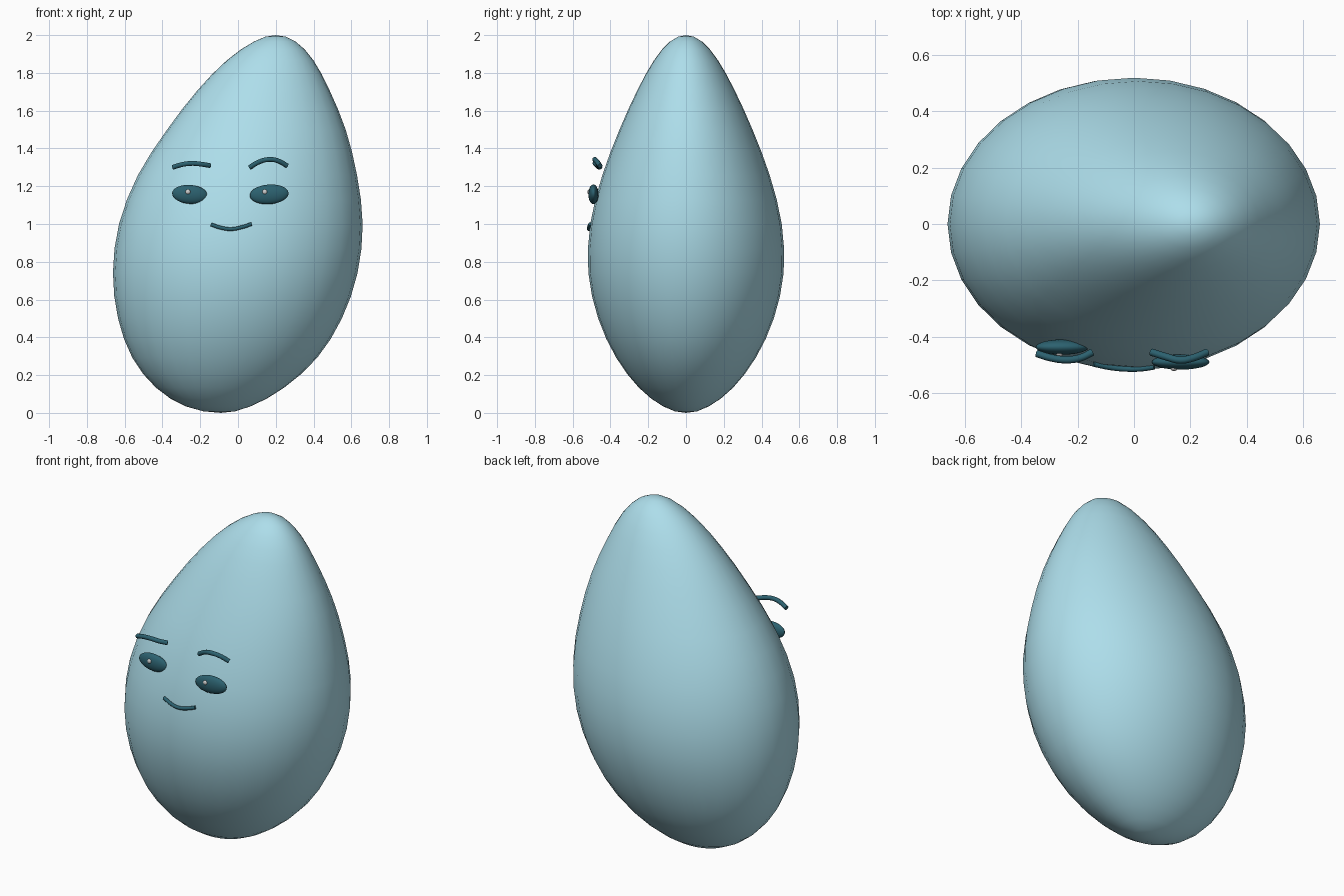
import bpy, bmesh, math

if "Cube" in bpy.data.objects:
    bpy.data.objects.remove(bpy.data.objects["Cube"])


def material(name, rgb):
    m = bpy.data.materials.new(name)
    m.diffuse_color = (*rgb, 1)
    m.use_nodes = True
    m.node_tree.nodes["Principled BSDF"].inputs["Base Color"].default_value = m.diffuse_color
    return m


BLUE = material("pale_blue", (0.42, 0.73, 0.83))
TEAL = material("dark_teal", (0.025, 0.12, 0.16))
WHITE = material("white", (0.9, 0.9, 0.9))

# Leaning egg profile, sampled every 15 degrees from bottom to top
LEFT = [-.09, -.275, -.435, -.56, -.635, -.662, -.63, -.53, -.375, -.215, -.06, .085, .2]
RIGHT = [-.09, .065, .245, .42, .55, .633, .66, .63, .57, .485, .40, .305, .2]
DEPTH = [0, .12, .25, .37, .465, .517, .507, .443, .352, .258, .17, .085, 0]


def sample(table, u, mirror_sign=None):
    """Smooth (Catmull-Rom) interpolation of a table."""
    n = len(table) - 1
    i = min(int(u), n - 1)
    f = u - i
    p1, p2 = table[i], table[i + 1]
    p0 = table[i - 1] if i > 0 else 2 * p1 - p2
    p3 = table[i + 2] if i + 2 <= n else 2 * p2 - p1
    return 0.5 * (2 * p1 + (p2 - p0) * f + (2 * p0 - 5 * p1 + 4 * p2 - p3) * f * f
                  + (3 * p1 - p0 - 3 * p2 + p3) * f ** 3)


def build_body(segments=32, rings=24):
    bm = bmesh.new()
    loops = []
    for r in range(1, rings):
        u = 12 * r / rings
        z = 1 - math.cos(math.pi * r / rings)
        xl, xr, d = (sample(t, u) for t in (LEFT, RIGHT, DEPTH))
        cx, a = (xl + xr) / 2, (xr - xl) / 2
        loops.append([bm.verts.new((cx + a * math.cos(t), d * math.sin(t), z))
                      for t in (2 * math.pi * k / segments for k in range(segments))])
    bottom = bm.verts.new((LEFT[0], 0, 0))
    top = bm.verts.new((LEFT[-1], 0, 2))
    for k in range(segments):
        j = (k + 1) % segments
        for lo, hi in zip(loops, loops[1:]):
            bm.faces.new((lo[k], lo[j], hi[j], hi[k]))
        bm.faces.new((bottom, loops[0][j], loops[0][k]))
        bm.faces.new((top, loops[-1][k], loops[-1][j]))
    for f in bm.faces:
        f.smooth = True
    mesh = bpy.data.meshes.new("egg_body")
    bm.to_mesh(mesh)
    bm.free()
    mesh.materials.append(BLUE)
    bpy.context.collection.objects.link(bpy.data.objects.new("egg_body", mesh))


def ball(name, loc, scale, mat, roll=0):
    bpy.ops.mesh.primitive_uv_sphere_add(segments=24, ring_count=16, radius=1, location=loc,
                                         rotation=(0, math.radians(roll), 0))
    ob = bpy.context.object
    ob.name = name
    ob.scale = scale
    ob.data.materials.append(mat)
    bpy.ops.object.shade_smooth()


def stroke(name, points, radius):
    cu = bpy.data.curves.new(name, 'CURVE')
    cu.dimensions = '3D'
    cu.bevel_depth = radius
    cu.bevel_resolution = 3
    cu.resolution_u = 4
    cu.use_fill_caps = True
    sp = cu.splines.new('BEZIER')
    sp.bezier_points.add(len(points) - 1)
    for bp, p in zip(sp.bezier_points, points):
        bp.co = p
        bp.handle_left_type = bp.handle_right_type = 'AUTO'
    cu.materials.append(TEAL)
    bpy.context.collection.objects.link(bpy.data.objects.new(name, cu))


build_body()

# Eyes with highlights
ball("left_eye", (-.255, -.437, 1.157), (.094, .027, .05), TEAL, 4)
ball("right_eye", (.165, -.49, 1.157), (.103, .027, .052), TEAL, -4)
ball("left_highlight", (-.265, -.461, 1.17), (.013, .009, .013), WHITE)
ball("right_highlight", (.142, -.513, 1.17), (.013, .009, .013), WHITE)

# Brows and mouth
stroke("left_brow", [(-.345, -.46, 1.30), (-.295, -.475, 1.315), (-.24, -.482, 1.321),
                     (-.19, -.475, 1.316), (-.148, -.455, 1.309)], .013)
stroke("right_brow", [(.062, -.455, 1.30), (.11, -.47, 1.328), (.165, -.483, 1.342),
                      (.21, -.475, 1.335), (.26, -.455, 1.308)], .013)
stroke("mouth", [(-.142, -.497, .997), (-.09, -.508, .98), (-.035, -.514, .973),
                 (.02, -.514, .983), (.072, -.507, 1.0)], .01)
